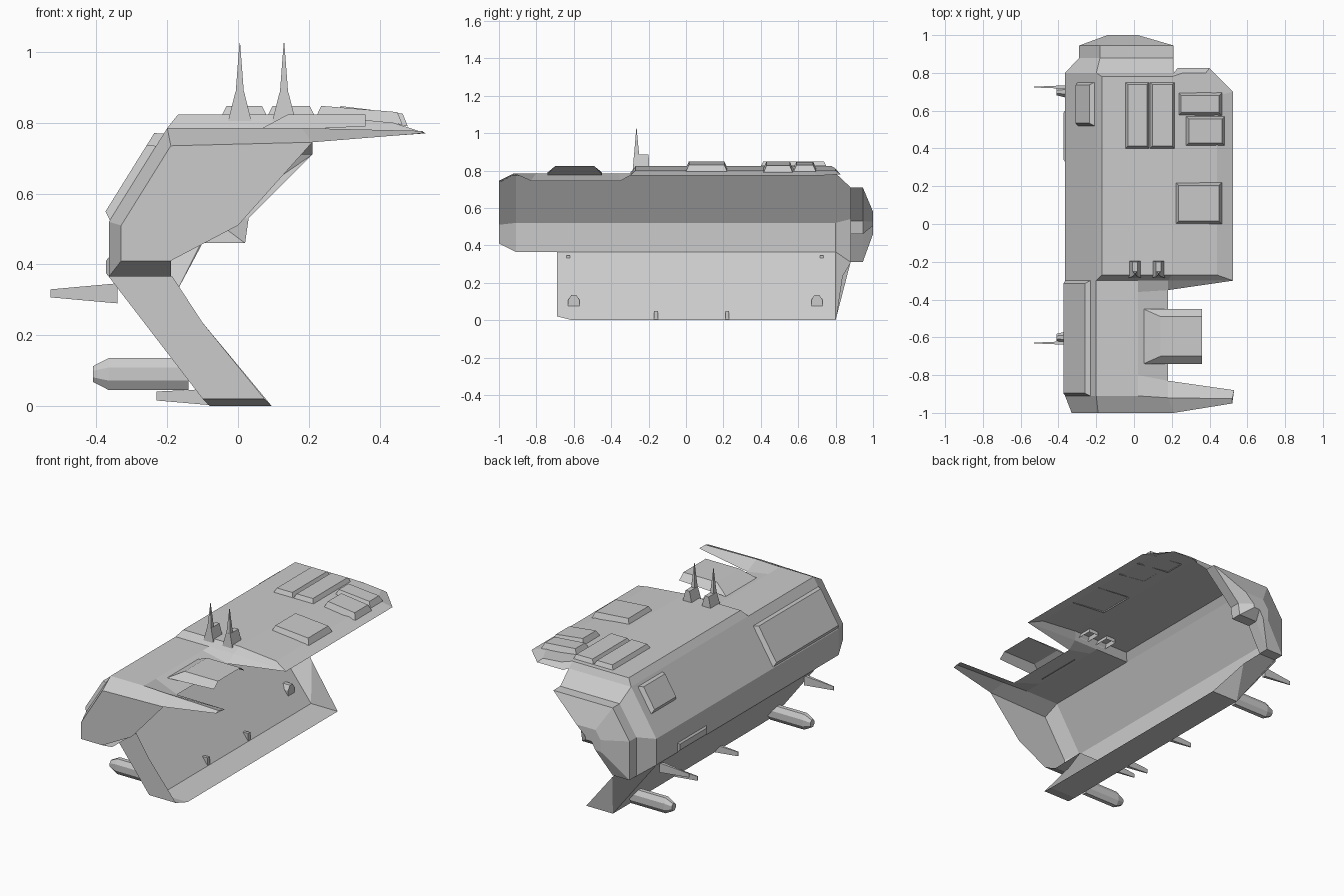
import bpy, bmesh
from mathutils import Vector
from math import cos, sin, pi

if "Cube" in bpy.data.objects:
    bpy.data.objects.remove(bpy.data.objects["Cube"])


def make(name, verts, faces):
    me = bpy.data.meshes.new(name)
    me.from_pydata([tuple(v) for v in verts], [], faces)
    bm = bmesh.new()
    bm.from_mesh(me)
    bmesh.ops.remove_doubles(bm, verts=bm.verts, dist=1e-4)
    bmesh.ops.recalc_face_normals(bm, faces=bm.faces)
    bm.to_mesh(me)
    bm.free()
    ob = bpy.data.objects.new(name, me)
    bpy.context.collection.objects.link(ob)
    return ob


def loft(name, rings, closed=False, cap_start=False, cap_end=False):
    """Skin a row of equally long 3D polylines."""
    n = len(rings[0])
    faces = []
    for r in range(len(rings) - 1):
        for i in range(n if closed else n - 1):
            j = (i + 1) % n
            faces.append((r * n + i, r * n + j, r * n + n + j, r * n + n + i))
    if cap_start:
        faces.append(tuple(range(n)))
    if cap_end:
        faces.append(tuple((len(rings) - 1) * n + i for i in range(n)))
    return make(name, [p for r in rings for p in r], faces)


def section(y, xz):
    return [(x, y, z) for x, z in xz]


def panel(name, corners, offset, inset):
    """Raised plate: four base corners pushed along offset and shrunk by inset."""
    base = [Vector(c) for c in corners]
    u = (base[1] - base[0]).normalized() * inset
    v = (base[3] - base[0]).normalized() * inset
    o = Vector(offset)
    top = [base[0] + u + v + o, base[1] - u + v + o, base[2] - u - v + o, base[3] + u - v + o]
    loft(name, [base, top], closed=True, cap_end=True)


def roof_panel(name, x0, x1, y0, y1, z0a, z0b, h, inset=0.015):
    panel(name, [(x0, y0, z0a), (x1, y0, z0b), (x1, y1, z0b), (x0, y1, z0a)], (0, 0, h), inset)


# upper hull side wall, open on the inner side
side = [(-.365, .365), (-.365, .52), (-.2, .785)]
loft("upper_side_wall", [
    section(-1, [(-.33, .41), (-.33, .51), (-.19, .735)]),
    section(-.91, side), section(.8, side),
    section(.88, [(-.29, .31), (-.29, .54), (-.18, .71)])])

# front cap with its lower chamfer
make("front_cap", section(-1, [(-.33, .41), (-.33, .51), (-.19, .735), (.21, .745), (0, .51), (-.19, .41)]),
     [(0, 1, 2, 3, 4, 5)])
loft("front_underside", [[(-.33, -1, .41), (-.19, -1, .41)],
                         [(-.365, -.91, .365), (-.19, -.91, .365)],
                         [(-.365, -.69, .365), (-.185, -.69, .365)]])

# front deck and forward wing
make("front_deck", [
    (-.2, -.91, .785), (.02, -.91, .785), (.02, -.8, .785), (.02, -.36, .785),
    (.02, -.3, .785), (-.2, -.3, .785), (.18, -.92, .785), (.18, -.83, .745),
    (.18, -.35, .745), (.18, -.3, .785), (-.19, -1, .735), (.21, -1, .745),
    (.52, -.95, .77), (.52, -.925, .777), (.53, -.88, .77)],
    [(0, 1, 2, 3, 4, 5), (1, 6, 7, 2), (2, 7, 8, 3), (3, 8, 9, 4),
     (10, 11, 6, 1, 0), (11, 12, 13, 6), (6, 13, 14, 7), (12, 14, 13)])

# main raised roof with bevelled rim
make("main_roof", [
    (-.17, -.27, .823), (.2, -.27, .823), (.2, .78, .823), (-.17, .78, .823),
    (.44, -.27, .8), (.44, .68, .8), (.38, .8, .8), (.26, .8, .81),
    (.525, -.3, .772), (.525, .7, .772), (.4, .825, .78), (.23, .825, .78),
    (-.2, -.3, .785), (.18, -.3, .785), (-.2, .8, .785), (.21, .8, .785),
    (.18, -.35, .745)],
    [(0, 1, 2, 3), (1, 4, 5, 6, 7, 2), (4, 8, 9, 5), (5, 9, 10, 6), (6, 10, 11, 7),
     (7, 11, 15, 2), (3, 2, 15, 14), (0, 3, 14, 12), (0, 12, 13, 1), (1, 13, 8, 4), (13, 16, 8)])

# rear engine block with tapered tip
eng = [(-.29, .31), (-.29, .54), (-.18, .71), (.21, .71), (.03, .53), (.02, .46), (-.1, .46), (-.18, .31)]
tip = [(-.14 + .16 * (x + .29) / .5, .46 + .12 * (z - .31) / .4) for x, z in eng]
loft("rear_engine", [section(.88, eng), section(.945, eng), section(1, tip)], closed=True, cap_end=True)
loft("rear_roof_slope", [[(-.2, .8, .785), (.21, .8, .785)], [(-.18, .88, .71), (.21, .88, .71)]])

# lower slanted hull plate with flat keel and end caps
low = [(-.365, .365), (-.08, 0), (.095, 0)]
loft("lower_side_wall", [section(-.69, [(-.365, .365), (-.1, .02), (.075, .02)]),
                         section(-.61, low), section(.8, low)])
make("lower_front_cap", section(-.69, [(-.365, .365), (-.1, .02), (.075, .02), (-.1, .235), (-.185, .365)]),
     [(0, 1, 2, 3, 4)])
make("lower_rear_cap", [(-.365, .8, .365), (-.08, .8, 0), (.095, .8, 0), (-.1, .835, .235),
                        (-.18, .88, .31), (-.29, .88, .31)],
     [(0, 1, 3, 4, 5), (1, 2, 3)])

# plates on the sloping side wall


def on_slope(z, y):
    t = (z - .52) / .265
    return (-.365 + .165 * t, y, z)


for name, y0, y1, z0, z1 in (("front_side_plate", -.91, -.3, .525, .735), ("rear_side_plate", .52, .75, .63, .77)):
    panel(name, [on_slope(z0, y0), on_slope(z0, y1), on_slope(z1, y1), on_slope(z1, y0)],
          (-.02, 0, .0125), .014)
panel("small_side_plate", [(-.365, .33, .365), (-.365, .6, .365), (-.365, .6, .42), (-.365, .33, .42)],
      (-.008, 0, 0), .01)

# plates on the roof
roof_panel("roof_plate_left", -.045, .08, .4, .75, .823, .823, .024, .012)
roof_panel("roof_plate_right", .085, .215, .4, .75, .823, .823, .024, .012)
roof_panel("roof_hatch", .22, .465, 0, .22, .815, .795, .034)
roof_panel("roof_vent_front", .275, .48, .415, .57, .815, .79, .034)
roof_panel("roof_vent_rear", .235, .465, .575, .695, .815, .795, .032)

# overhanging deck box, open towards the inside
loft("deck_box", [[(.05, y, .775), (.14, y2, .823), (.36, y2, .823)] for y, y2 in ((-.74, -.7), (-.45, -.49))])
for s, (y, y2) in enumerate(((-.74, -.7), (-.45, -.49))):
    make("deck_box_side_%d" % s, [(.05, y, .775), (.14, y2, .823), (.36, y2, .823), (.36, y, .79)], [(0, 1, 2, 3)])

# twin antennas
for i, x in enumerate((.005, .13)):
    def ring(w, y0, y1, z):
        return [(x - w, y0, z), (x + w, y0, z), (x + w, y1, z), (x - w, y1, z)]
    loft("antenna_base_%d" % i, [ring(.034, -.285, -.195, .8), ring(.013, -.278, -.2, .885)], True, False, True)
    loft("antenna_mast_%d" % i, [ring(.012, -.278, -.25, .88), ring(.001, -.266, -.264, 1.025)], True, False, True)

# side cannons


def tube(name, y, stations, n=8):
    """Tube along x from (x, centre z, radius y, radius z) stations."""
    rings = [[(x, y + ry * cos(2 * pi * (k + .5) / n), z + rz * sin(2 * pi * (k + .5) / n))
              for k in range(n)] for x, z, ry, rz in stations]
    loft(name, rings, True, True, True)


for i, y in enumerate((-.6, .7)):
    tube("cannon_%d" % i, y, [(-.41, .09, .02, .024), (-.365, .09, .032, .049), (-.14, .09, .032, .049)])
for i, y in enumerate((-.63, .725)):
    tube("side_spike_%d" % i, y, [(-.53, .318, .003, .016), (-.34, .318, .014, .04)], 4)
for i, y in enumerate((-.16, .22)):
    tube("keel_spike_%d" % i, y, [(-.23, .028, .004, .018), (-.08, .025, .014, .032)], 4)
